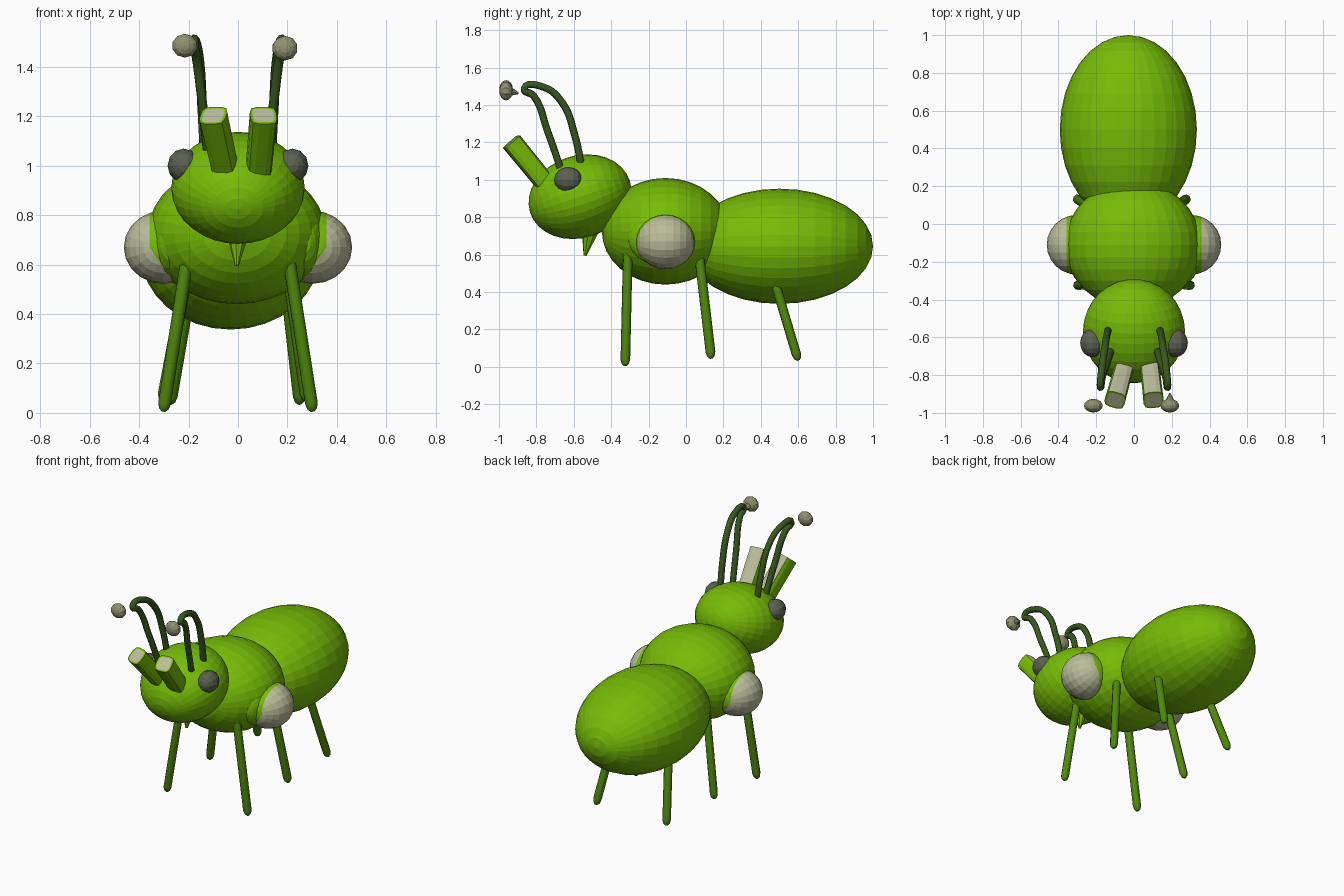
import bpy, bmesh
from math import radians, hypot
from mathutils import Vector

cube = bpy.data.objects.get("Cube")
if cube:
    bpy.data.objects.remove(cube, do_unlink=True)


def material(name, rgb):
    m = bpy.data.materials.new(name)
    m.use_nodes = True
    m.diffuse_color = (*rgb, 1)
    bsdf = m.node_tree.nodes["Principled BSDF"]
    bsdf.inputs["Base Color"].default_value = (*rgb, 1)
    bsdf.inputs["Roughness"].default_value = 0.8
    return m


GREEN = material("leaf green", (0.18, 0.5, 0.002))
LEG = material("leg green", (0.08, 0.25, 0.004))
DARK = material("dark green", (0.04, 0.1, 0.013))
PALE = material("pale grey", (0.5, 0.51, 0.33))
TIP = material("olive grey", (0.28, 0.285, 0.16))
EYE = material("eye grey", (0.105, 0.12, 0.085))


def finish(name, bm, loc, mats):
    mesh = bpy.data.meshes.new(name)
    bm.to_mesh(mesh)
    bm.free()
    for m in mats:
        mesh.materials.append(m)
    ob = bpy.data.objects.new(name, mesh)
    ob.location = loc
    bpy.context.collection.objects.link(ob)
    return ob


def square_off(bm, i, j, power):
    """Push round outlines in the i-j plane towards a rounded square."""
    for v in bm.verts:
        a, b = v.co[i], v.co[j]
        r = hypot(a, b)
        if r > 1e-6:
            k = r / (abs(a) ** power + abs(b) ** power) ** (1 / power)
            v.co[i], v.co[j] = a * k, b * k


def ellipsoid(size, segs, rings, power=2):
    """Ellipsoid mesh with poles along y."""
    bm = bmesh.new()
    bmesh.ops.create_uvsphere(bm, u_segments=segs, v_segments=rings, radius=1)
    square_off(bm, 0, 2, power)
    for v in bm.verts:
        x, y, z = v.co
        v.co = Vector((x * size[0], z * size[1], -y * size[2]))
    return bm


def ball(name, loc, size, mat, segs=32, rings=16, tilt=0, power=2):
    ob = finish(name, ellipsoid(size, segs, rings, power), loc, [mat])
    ob.rotation_euler.x = radians(tilt)


def shoulder(name, side):
    """Bulge cut by two planes; the outer piece is pale."""
    bm = ellipsoid((0.16, 0.158, 0.148), 20, 12)
    edge = Vector((side * 0.055, 0, 0))
    normals = Vector((side, 0, 0)), Vector((side, 0, -0.7))
    for n in normals:
        bmesh.ops.bisect_plane(bm, geom=bm.verts[:] + bm.edges[:] + bm.faces[:],
                               plane_co=edge, plane_no=n)
    for f in bm.faces:
        c = f.calc_center_median() - edge
        f.material_index = int(any(c.dot(n) > 0 for n in normals))
    finish(name, bm, (side * 0.302, -0.11, 0.67), [GREEN, PALE])


def tube(name, points, radii, mat, kind="POLY"):
    """Round tube through the points."""
    cu = bpy.data.curves.new(name, "CURVE")
    cu.dimensions = "3D"
    cu.bevel_depth = 1
    cu.bevel_resolution = 2
    cu.use_fill_caps = True
    cu.resolution_u = 6
    sp = cu.splines.new(kind)
    if kind == "BEZIER":
        sp.bezier_points.add(len(points) - 1)
        for p, co, r in zip(sp.bezier_points, points, radii):
            p.co, p.radius = co, r
            p.handle_left_type = p.handle_right_type = "AUTO"
    else:
        sp.points.add(len(points) - 1)
        for p, co, r in zip(sp.points, points, radii):
            p.co, p.radius = (*co, 1), r
    cu.materials.append(mat)
    ob = bpy.data.objects.new(name, cu)
    bpy.context.collection.objects.link(ob)


def rod(start, end, r1, r2, sides, power=2):
    """Straight cylinder or cone mesh around the midpoint of two points."""
    a, b = Vector(start), Vector(end)
    bm = bmesh.new()
    bmesh.ops.create_cone(bm, cap_ends=True, segments=sides, radius1=r1,
                          radius2=r2, depth=(b - a).length)
    square_off(bm, 0, 1, power)
    rot = (b - a).to_track_quat("Z", "Y").to_matrix()
    bmesh.ops.rotate(bm, verts=bm.verts, cent=(0, 0, 0), matrix=rot)
    bm.normal_update()
    return bm, (a + b) / 2, (b - a).normalized()


def spike(name, start, end, r1, r2, mat):
    bm, mid, _ = rod(start, end, r1, r2, 8)
    finish(name, bm, mid, [mat])


def horn(name, start, end):
    """Squarish horn with a pale back and a pale end inside a green rim."""
    bm, mid, axis = rod(start, end, 0.051, 0.054, 16, 4)
    back = Vector((0, 0.77, 0.63))
    for f in bm.faces:
        f.material_index = int(f.normal.dot(back) > 0.85)
    cap = max(bm.faces, key=lambda f: f.normal.dot(axis))
    cap.material_index = 0
    bmesh.ops.inset_region(bm, faces=[cap], thickness=0.011)
    cap.material_index = 1
    finish(name, bm, mid, [GREEN, PALE])


# Body
ball("abdomen", (-0.03, 0.5, 0.645), (0.363, 0.5, 0.308), GREEN, power=2.0)
ball("thorax", (-0.005, -0.11, 0.725), (0.36, 0.34, 0.285), GREEN)
ball("head", (0, -0.567, 0.91), (0.27, 0.28, 0.22), GREEN, tilt=18)
spike("chin_spike", (0, -0.51, 0.74), (-0.005, -0.54, 0.595), 0.05, 0.008, GREEN)

# Horns
horn("right_horn", (-0.05, -0.75, 0.98), (-0.1, -0.932, 1.203))
horn("left_horn", (0.083, -0.75, 0.98), (0.103, -0.932, 1.203))

# Antenna knobs, one with a small stem
ball("left_knob", (0.19, -0.962, 1.475), (0.052, 0.036, 0.05), TIP, 10, 8)
ball("right_knob", (-0.215, -0.962, 1.485), (0.052, 0.036, 0.048), TIP, 10, 8)
spike("left_knob_stem", (0.19, -0.95, 1.475), (0.19, -0.895, 1.462), 0.03, 0.004, TIP)

for side, label in ((1, "left"), (-1, "right")):
    # Shoulders on a low green mound
    shoulder(label + "_shoulder", side)
    ball(label + "_flank", (side * 0.272, -0.125, 0.69), (0.085, 0.185, 0.15), GREEN, 20, 12)
    ball(label + "_eye", (side * 0.22, -0.63, 1.0), (0.065, 0.075, 0.069), EYE, 12, 8)

    # Looped antenna
    loop = [(0.12, -0.66, 1.03), (0.145, -0.74, 1.26), (0.17, -0.815, 1.45),
            (0.178, -0.865, 1.488), (0.17, -0.76, 1.495), (0.155, -0.66, 1.41),
            (0.145, -0.595, 1.24), (0.135, -0.555, 1.05)]
    tube(label + "_antenna", [(side * x, y, z) for x, y, z in loop],
         [0.02] * len(loop), DARK, "BEZIER")

    # Legs, rounded sticks leaning outward, a little wider on the right
    wide = 0.025 if side < 0 else 0
    legs = (("front", (0.2, -0.31, 0.66), (0.302, -0.325, 0.005)),
            ("middle", (0.2, 0.07, 0.6), (0.28 + wide, 0.135, 0.045)),
            ("rear", (0.2, 0.47, 0.47), (0.25 + wide, 0.6, 0.035)))
    for row, top, foot in legs:
        a = Vector((side * top[0], top[1], top[2]))
        b = Vector((side * foot[0], foot[1], foot[2]))
        d = (b - a).normalized()
        tube(f"{label}_{row}_leg", [a, b - d * 0.035, b - d * 0.012, b],
             [0.026, 0.026, 0.02, 0.008], LEG)
